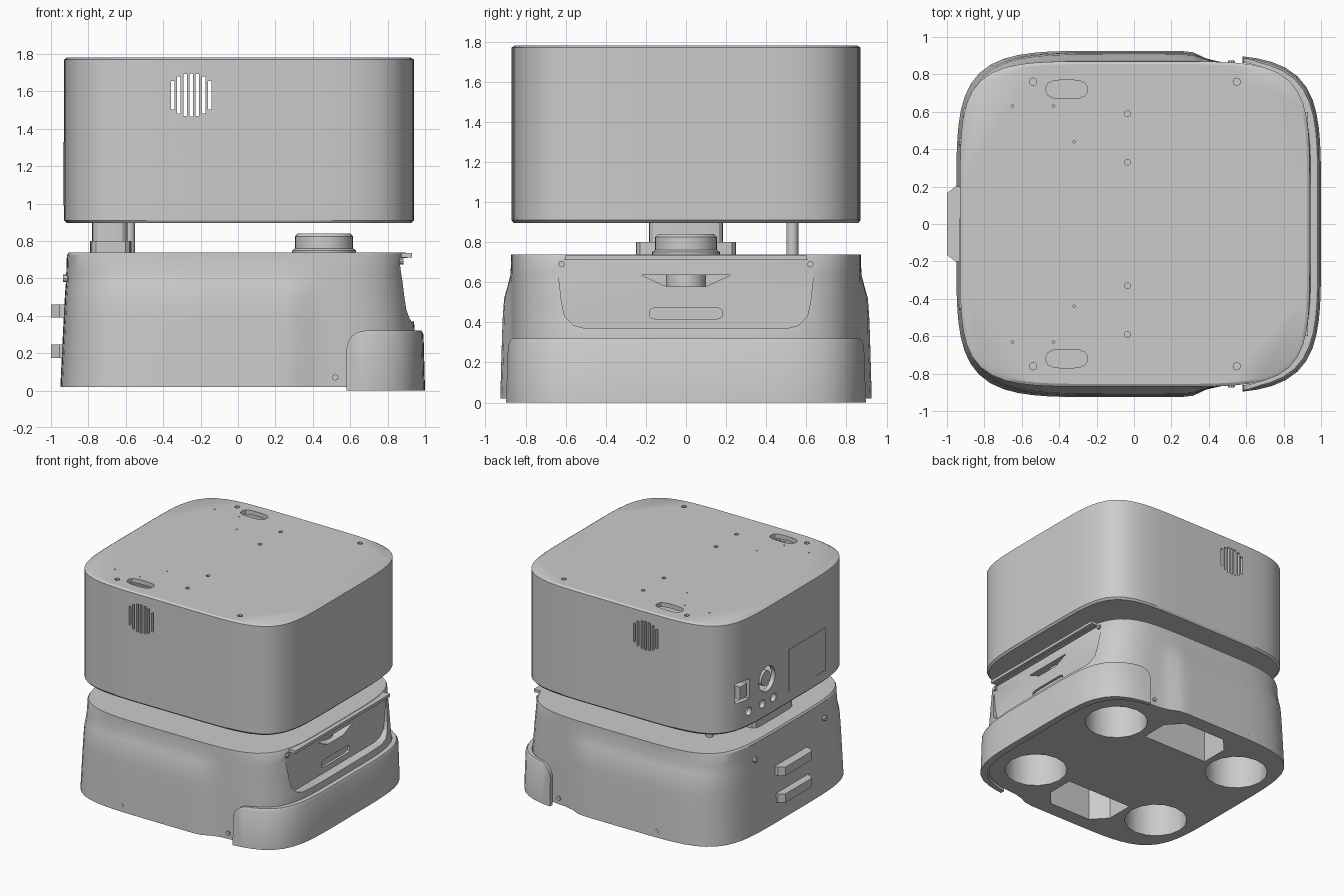
import bpy, bmesh, math
from mathutils import Vector

if "Cube" in bpy.data.objects:
    bpy.data.objects.remove(bpy.data.objects["Cube"])

grey = bpy.data.materials.new("light grey")
grey.use_nodes = True
grey.diffuse_color = (0.6, 0.6, 0.6, 1)
grey.node_tree.nodes["Principled BSDF"].inputs["Base Color"].default_value = (0.6, 0.6, 0.6, 1)


def loft(name, stacks):
    """Capped skin over one or more stacks of equal-length point rings."""
    bm = bmesh.new()
    for rings in stacks:
        rows = [[bm.verts.new(p) for p in ring] for ring in rings]
        for low, high in zip(rows, rows[1:]):
            for i in range(len(low)):
                j = (i + 1) % len(low)
                bm.faces.new((low[i], low[j], high[j], high[i]))
        bm.faces.new(rows[0][::-1])
        bm.faces.new(rows[-1])
    bmesh.ops.recalc_face_normals(bm, faces=bm.faces)
    mesh = bpy.data.meshes.new(name)
    bm.to_mesh(mesh)
    bm.free()
    mesh.materials.append(grey)
    ob = bpy.data.objects.new(name, mesh)
    bpy.context.collection.objects.link(ob)
    return ob


def stack(points, axis, lo, hi):
    """Two rings: a flat profile pushed along an axis."""
    def place(p, d):
        u, v = p
        return {"x": (d, u, v), "y": (u, d, v), "z": (u, v, d)}[axis]
    return [[place(p, d) for p in points] for d in (lo, hi)]


def prism(name, points, axis, lo, hi):
    return loft(name, [stack(points, axis, lo, hi)])


def squircle(a, b, cx=0, cy=0, n=5, count=96):
    pts = []
    for i in range(count):
        t = 2 * math.pi * i / count
        c, s = math.cos(t), math.sin(t)
        r = (abs(c) ** n + abs(s) ** n) ** (-1 / n)
        pts.append((cx + a * r * c, cy + b * r * s))
    return pts


def circle(r, cx=0, cy=0, count=20):
    return squircle(r, r, cx, cy, 2, count)


def rect(u0, u1, v0, v1):
    return [(u0, v0), (u1, v0), (u1, v1), (u0, v1)]


def boolean(ob, cutter, operation="DIFFERENCE"):
    mod = ob.modifiers.new("cut", "BOOLEAN")
    mod.object, mod.operation, mod.solver = cutter, operation, "EXACT"
    bpy.context.view_layer.objects.active = ob
    bpy.ops.object.modifier_apply(modifier=mod.name)
    bpy.data.objects.remove(cutter)


def at_z(points, z):
    return [(x, y, z) for x, y in points]


# Upper housing: hollow rounded box with a small top chamfer
upper = loft("upper_housing", [[at_z(squircle(a, b, 0.005, n=5.5), z) for a, b, z in
             ((0.92, 0.86, 0.895), (0.935, 0.87, 0.91), (0.935, 0.87, 1.77), (0.92, 0.855, 1.78))]])
boolean(upper, prism("cavity", squircle(0.9, 0.835, 0.005, n=5.5), "z", 0.93, 1.745))

# Speaker slots through both side walls
slots = []
for i in range(-3, 4):
    x = -0.25 + i * 0.033
    h = 0.115 * math.sqrt(1 - (i / 4) ** 2)
    slots.append(stack(rect(x - 0.009, x + 0.009, 1.58 - h, 1.58 + h), "y", -1, 1))
boolean(upper, loft("slot_cutter", slots))

# Rear sockets
sockets = [stack(circle(0.1, 0.3, 1.2), "x", -1, -0.8),
           stack(rect(0.51, 0.65, 1.12, 1.28), "x", -1, -0.8)]
sockets += [stack(circle(0.033, y, 1.02, 12), "x", -1, -0.8) for y in (0.22, 0.36, 0.52)]
boolean(upper, loft("socket_cutter", sockets))
prism("socket_core", circle(0.06, 0.3, 1.2), "x", -0.92, -0.8)
prism("switch_rocker", rect(0.54, 0.62, 1.15, 1.25), "x", -0.915, -0.8)
prism("rear_plate", rect(-0.43, 0.03, 0.99, 1.33), "x", -0.935, -0.925)

# Openings and fixing holes in the top
holes = []
for s in (-1, 1):
    holes.append(stack(squircle(0.11, 0.05, -0.36, 0.72 * s, 3, 20), "z", 1.7, 1.9))
    for x, y, r in ((-0.54, 0.76, 0.02), (0.55, 0.76, 0.02), (-0.035, 0.59, 0.016),
                    (-0.035, 0.33, 0.016), (-0.65, 0.63, 0.007), (-0.43, 0.63, 0.007),
                    (-0.32, 0.44, 0.007)):
        holes.append(stack(circle(r, x, y * s, 8), "z", 1.7, 1.9))
boolean(upper, loft("top_hole_cutter", holes))


# Lower body: sides swell behind the bumper
def body_ring(z, left, right, swell):
    ring = []
    for x, y in squircle((right - left) / 2, 0.872, (left + right) / 2):
        f = min(1, max(0, (0.42 - x) / 0.12))
        ring.append((x, y * (1 + swell * f), z))
    return ring


base = loft("lower_body", [[body_ring(*row) for row in (
    (0.02, -0.95, 0.94, 0.062), (0.33, -0.935, 0.945, 0.052), (0.42, -0.93, 0.935, 0.048),
    (0.52, -0.925, 0.925, 0.04), (0.58, -0.92, 0.92, 0.02), (0.64, -0.918, 0.912, 0.003),
    (0.725, -0.915, 0.905, 0), (0.738, -0.905, 0.895, 0))]])

# Wheel wells and side bays, open underneath
wells = [stack(circle(0.24, x, y, 16), "z", -0.1, 0.33) for x in (-0.62, 0.58) for y in (-0.48, 0.48)]
for s in (-1, 1):
    bay = [(-0.33, 0.45), (0.27, 0.45), (0.27, 0.68), (0.16, 0.8), (-0.22, 0.8), (-0.33, 0.68)]
    wells.append(stack([(x, y * s) for x, y in bay], "z", -0.1, 0.33))
boolean(base, loft("well_cutter", wells))

# Sensor bay in the +x face, with its slots
bay_side = [(0.5, 0.37), (0.56, 0.385), (0.605, 0.43), (0.62, 0.5), (0.645, 0.71)]
bay = bay_side + [(-y, z) for y, z in reversed(bay_side)]
boolean(base, prism("bay_cutter", bay, "x", 0.865, 1.1))
boolean(base, loft("sensor_cutter", [
    stack([(-0.22, 0.635), (-0.1, 0.58), (0.1, 0.58), (0.22, 0.635)], "x", 0.68, 1),
    stack(squircle(0.18, 0.03, 0, 0.445, 6, 32), "x", 0.845, 1)]))
prism("sensor_lens", circle(0.1, 0.72, 0), "z", 0.57, 0.645)
prism("bay_lip", rect(-0.6, 0.6, 0.712, 0.735), "x", 0.85, 0.93)

# Bumper: thin curved shell around the +x end
bumper = loft("bumper", [[at_z(squircle(a, b, 0.02), z) for a, b, z in
              ((0.98, 0.908, 0), (0.972, 0.9, 0.3), (0.962, 0.89, 0.32))]])
boolean(bumper, prism("bumper_core", squircle(0.935, 0.878, 0.01), "z", -0.1, 0.5))
corner = [(0.68 - 0.1 * math.cos(t * math.pi / 12), 0.22 + 0.1 * math.sin(t * math.pi / 12)) for t in range(7)]
boolean(bumper, prism("bumper_outline", [(0.58, -0.1)] + corner + [(1.2, 0.325), (1.2, -0.1)], "y", -1.2, 1.2),
        "INTERSECT")

# Rear handles
for name, z in (("lower_handle", 0.21), ("upper_handle", 0.425)):
    prism(name, [(-0.9, -0.2), (-0.955, -0.2), (-1.0, -0.165), (-1.0, 0.165), (-0.955, 0.2), (-0.9, 0.2)],
          "z", z - 0.035, z + 0.035)

# Screws on the sides and rear
for s, side in ((-1, "front"), (1, "back")):
    for i, (x, reach) in enumerate(((-0.385, 0.925), (0.52, 0.875))):
        prism(f"{side}_screw_{i + 1}", circle(0.017, x, 0.07, 8), "y", s * 0.8, s * reach)
    prism(f"{side}_rear_stud", circle(0.02, s * 0.44, 0.6, 8), "x", -0.935, -0.88)
    prism(f"{side}_bay_screw", circle(0.016, s * 0.62, 0.69, 8), "x", 0.8, 0.885)

# Mast, flange and cable post joining the two bodies
prism("mast", squircle(0.095, 0.185, -0.685, 0, 6, 40), "z", 0.72, 0.92)
prism("mast_flange", squircle(0.11, 0.25, -0.68, 0, 8, 40), "z", 0.72, 0.8)
prism("cable_post", circle(0.03, -0.58, 0.53, 16), "z", 0.72, 0.92)

# Scanner puck on the deck
loft("scanner", [[at_z(circle(r, 0.46, 0, 32), z) for r, z in
     ((0.17, 0.72), (0.17, 0.75), (0.155, 0.76), (0.155, 0.825), (0.14, 0.84))]])

bpy.ops.object.select_all(action="DESELECT")
for ob in bpy.context.collection.objects:
    if ob.type == "MESH" and ob.data.materials and ob.data.materials[0] == grey:
        ob.select_set(True)
        bpy.context.view_layer.objects.active = ob
bpy.ops.object.shade_smooth_by_angle(angle=math.radians(30))
